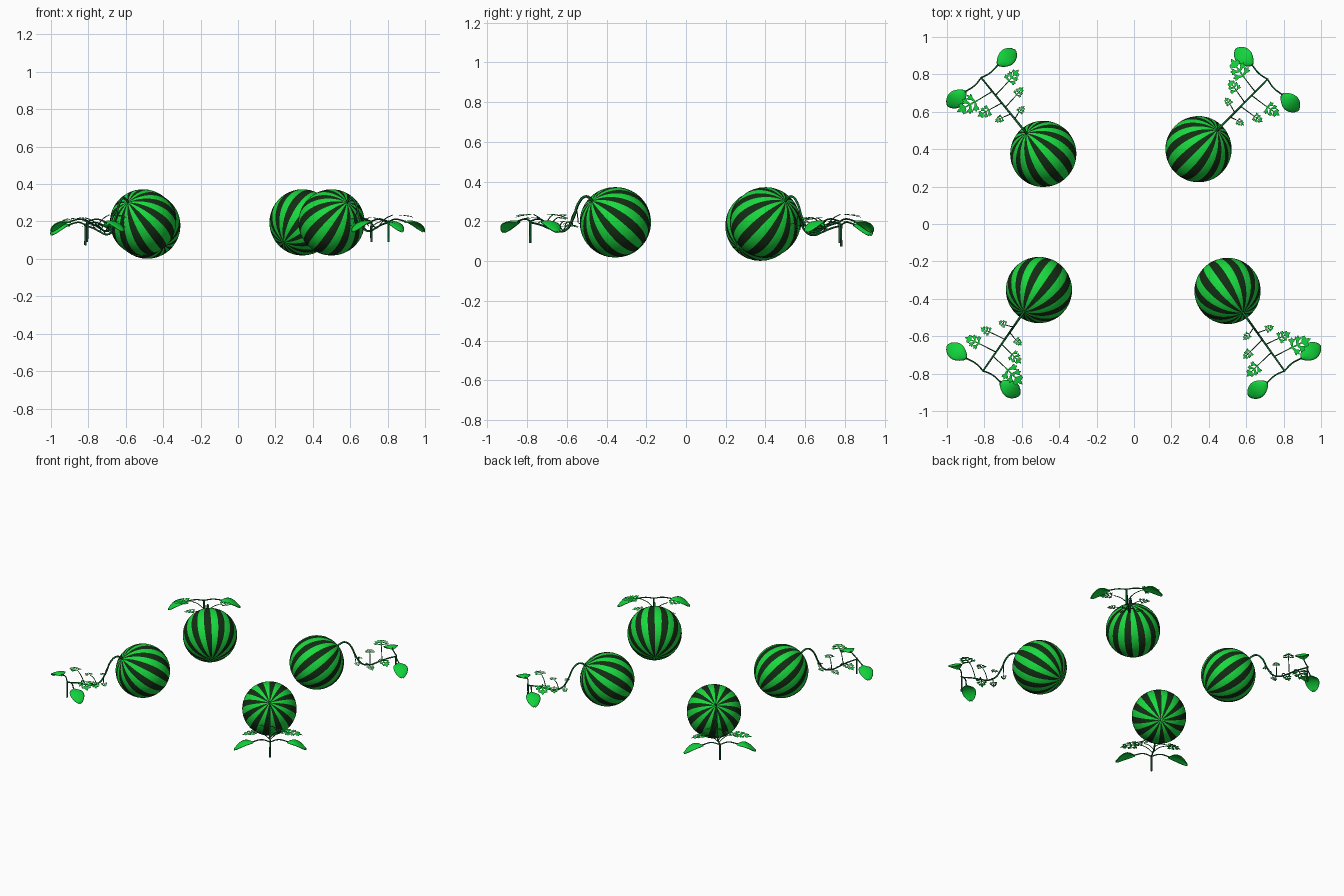
import bpy, bmesh
from math import sin, cos, pi, radians
from mathutils import Matrix, Vector

if "Cube" in bpy.data.objects:
    bpy.data.objects.remove(bpy.data.objects["Cube"])


def material(name, rgb):
    m = bpy.data.materials.new(name)
    m.diffuse_color = (*rgb, 1)
    m.use_nodes = True
    m.node_tree.nodes["Principled BSDF"].inputs["Base Color"].default_value = m.diffuse_color
    return m


LIGHT = material("rind_light", (0.01, 0.70, 0.05))
DARK = material("rind_dark", (0.007, 0.025, 0.007))
VINE = material("vine_green", (0.005, 0.13, 0.025))
LEAF = material("leaf_green", (0.006, 0.66, 0.045))

# Vine path in the plant's own frame: (distance outward, height)
PATH = [(0.13, 0.29), (0.155, 0.316), (0.185, 0.325), (0.22, 0.30), (0.26, 0.215),
        (0.30, 0.16), (0.35, 0.148), (0.40, 0.162), (0.46, 0.182), (0.525, 0.195)]
RADIUS = 0.177


def vine_height(u):
    for (a, za), (b, zb) in zip(PATH, PATH[1:]):
        if a <= u <= b:
            return za + (zb - za) * (u - a) / (b - a)
    return PATH[-1][1]


def add(name, data, matrix):
    ob = bpy.data.objects.new(name, data)
    bpy.context.collection.objects.link(ob)
    ob.matrix_world = matrix
    return ob


def mesh_from(name, bm, mats, smooth=True):
    me = bpy.data.meshes.new(name)
    for f in bm.faces:
        f.smooth = smooth
    bm.to_mesh(me)
    bm.free()
    for m in mats:
        me.materials.append(m)
    return me


def tube(name, points, radius, taper=1.0):
    cu = bpy.data.curves.new(name, 'CURVE')
    cu.dimensions = '3D'
    cu.bevel_depth = radius
    cu.bevel_resolution = 2
    cu.resolution_u = 5
    cu.use_fill_caps = True
    sp = cu.splines.new('BEZIER')
    sp.bezier_points.add(len(points) - 1)
    for i, (bp, p) in enumerate(zip(sp.bezier_points, points)):
        bp.co = p
        bp.handle_left_type = bp.handle_right_type = 'AUTO'
        bp.radius = 1 + (taper - 1) * i / (len(points) - 1)
    cu.materials.append(VINE)
    return cu


def melon_mesh():
    # Striped sphere: 12 dark and 12 light bands meeting at the poles
    bm = bmesh.new()
    bmesh.ops.create_uvsphere(bm, u_segments=48, v_segments=24, radius=RADIUS)
    for f in bm.faces:
        c = f.calc_center_median()
        band = int((Vector((c.x, c.y)).angle_signed(Vector((1, 0))) + pi) / (2 * pi) * 24)
        f.material_index = band % 2
    return mesh_from("melon", bm, [LIGHT, DARK])


def seed_leaf_mesh():
    # Oval drooping blade growing along +x
    bm = bmesh.new()
    n, m, length = 14, 8, 0.13
    rows = []
    for i in range(n + 1):
        t = 0.01 + 0.98 * i / n
        half = 0.047 * sin(pi * t ** 1.15) ** 0.6
        row = []
        for j in range(m + 1):
            s = 2 * j / m - 1
            row.append(bm.verts.new((length * t, half * s,
                                     0.012 * sin(pi * t) - 0.05 * t * t - 0.008 * s * s)))
        rows.append(row)
    for a, b in zip(rows, rows[1:]):
        for j in range(m):
            bm.faces.new((a[j], b[j], b[j + 1], a[j + 1]))
    return mesh_from("seed_leaf", bm, [LEAF])


def lobed_leaf_mesh():
    # Feather-like leaf of unit length along +x, made of overlapping oval lobes
    bm = bmesh.new()
    layer = [0]

    def lobe(x, y, ang, length, width):
        layer[0] += 1
        d, s = Vector((cos(ang), sin(ang))), Vector((-sin(ang), cos(ang)))
        vs = []
        for k in range(12):
            a = 2 * pi * k / 12
            p = Vector((x, y)) + d * length * (0.5 - 0.5 * cos(a)) - s * width / 2 * sin(a)
            vs.append(bm.verts.new((p.x, p.y, 0.0008 * layer[0] - 0.12 * p.x * p.x)))
        bm.faces.new(vs)

    for k in range(5):
        lobe(0.2 * k - 0.02, 0, 0, 0.26, 0.07)
    lobe(0.68, 0, 0, 0.32, 0.16)
    for x, deg, ln in [(0.15, 68, 0.44), (0.38, 58, 0.42), (0.62, 46, 0.32)]:
        for side in (1, -1):
            a = radians(deg) * side
            lobe(x, 0, a, ln, 0.12)
            for off in (35, -35):
                lobe(x + 0.42 * ln * cos(a), 0.42 * ln * sin(a), a + radians(off), 0.5 * ln, 0.10)
    return mesh_from("lobed_leaf", bm, [LEAF], False)


melon = melon_mesh()
seed_leaf = seed_leaf_mesh()
lobed_leaf = lobed_leaf_mesh()
vine = tube("vine", [(u, 0, z) for u, z in PATH], 0.0065, 0.7)
seedling_stem = tube("seedling_stem", [(0.525, 0, 0.09), (0.523, 0, 0.15), (0.525, 0, 0.205)], 0.006, 0.9)

# Lobed leaves: (outward, sideways, height, size)
LEAVES = [(0.287, 0.066, 0.175, 0.052), (0.363, 0.104, 0.20, 0.08), (0.443, 0.15, 0.235, 0.125),
          (0.253, -0.058, 0.19, 0.05), (0.333, -0.11, 0.18, 0.062), (0.416, -0.135, 0.22, 0.092)]
petioles = []
for u, v, z, size in LEAVES:
    sgn = 1 if v > 0 else -1
    base = v - sgn * size / 2
    z0 = vine_height(u - 0.012)
    petioles.append(tube("petiole", [(u - 0.012, 0, z0), (u - 0.006, base * 0.5, (z0 + z) / 2 + 0.012),
                                     (u, base, z)], 0.003, 0.8))
arms = [tube("seed_leaf_arm", [(0.525, 0, 0.20), (0.515, 0.055 * s, 0.212), (0.522, 0.115 * s, 0.20)], 0.004)
        for s in (1, -1)]

# Four plants: melon centre and direction the vine runs
PLANTS = [("back_left", -0.485, 0.375, 0.178, 129.2), ("back_right", 0.345, 0.40, 0.195, 45.4),
          ("front_left", -0.508, -0.353, 0.195, 235.3), ("front_right", 0.50, -0.358, 0.195, 305.5)]
for label, x, y, zc, az in PLANTS:
    M = Matrix.Translation((x, y, zc - 0.195)) @ Matrix.Rotation(radians(az), 4, 'Z')
    add(label + "_melon", melon,
        M @ Matrix.Translation((0, 0, 0.195)) @ Matrix.Rotation(radians(53), 4, 'Y'))
    add(label + "_vine", vine, M)
    add(label + "_seedling_stem", seedling_stem, M)
    for i, ((u, v, z, size), stalk) in enumerate(zip(LEAVES, petioles)):
        sgn = 1 if v > 0 else -1
        add(f"{label}_petiole_{i}", stalk, M)
        add(f"{label}_lobed_leaf_{i}", lobed_leaf,
            M @ Matrix.Translation((u, v - sgn * size / 2, z))
            @ Matrix.Rotation(radians(80) * sgn, 4, 'Z') @ Matrix.Scale(size, 4))
    for s, arm in zip((1, -1), arms):
        add(f"{label}_seed_leaf_arm_{s}", arm, M)
        blade = add(f"{label}_seed_leaf_{s}", seed_leaf,
                    M @ Matrix.Translation((0.522, 0.107 * s, 0.20)) @ Matrix.Rotation(pi / 2 * s, 4, 'Z'))
        sol = blade.modifiers.new("thickness", 'SOLIDIFY')
        sol.thickness = 0.005
